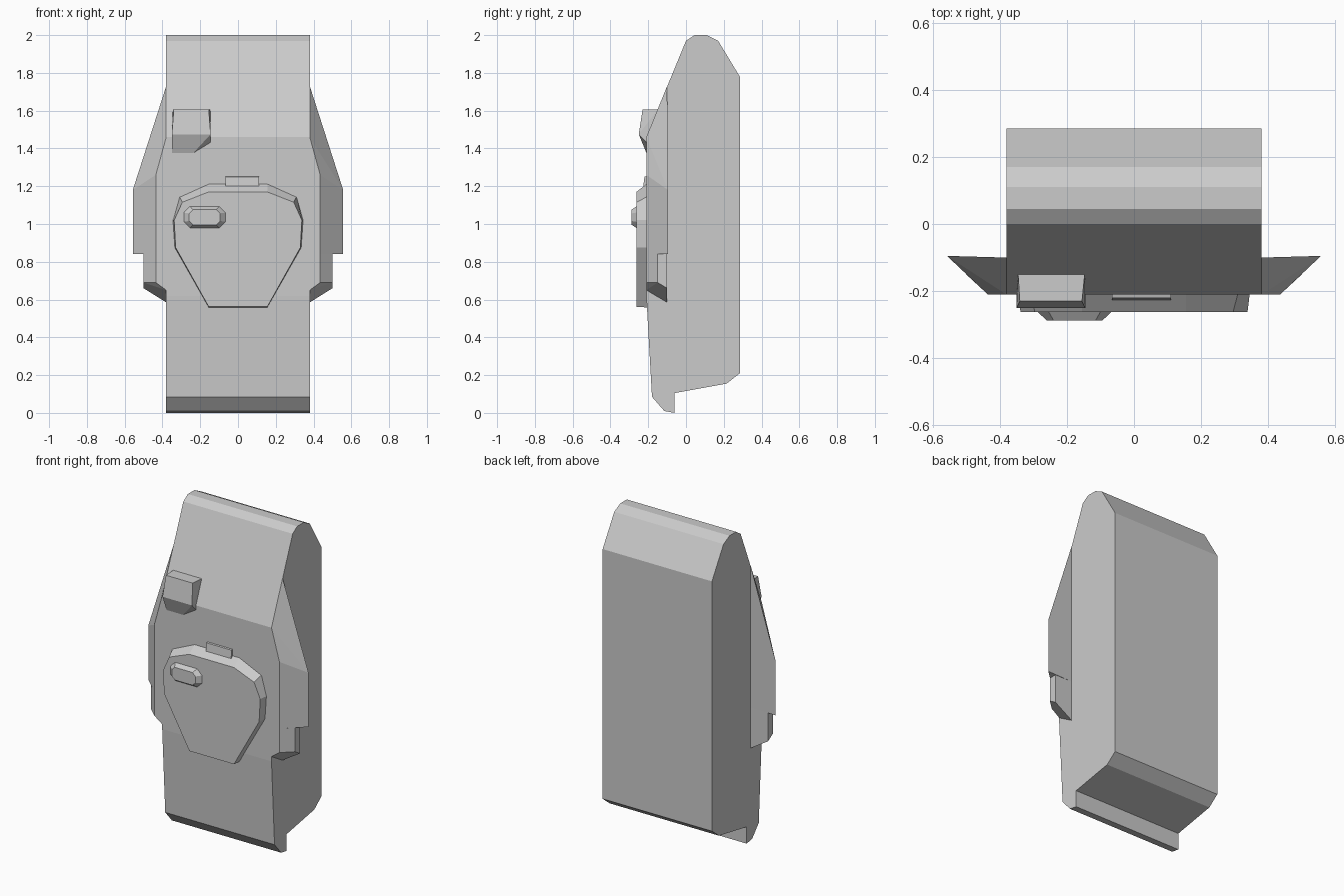
import bpy
import bmesh

cube = bpy.data.objects.get("Cube")
if cube:
    bpy.data.objects.remove(cube, do_unlink=True)

grey = bpy.data.materials.new("light grey")
grey.use_nodes = True
grey.diffuse_color = (0.6, 0.6, 0.6, 1)
grey.node_tree.nodes["Principled BSDF"].inputs["Base Color"].default_value = grey.diffuse_color


def finish(name, bm):
    bmesh.ops.recalc_face_normals(bm, faces=bm.faces[:])
    mesh = bpy.data.meshes.new(name)
    bm.to_mesh(mesh)
    bm.free()
    mesh.materials.append(grey)
    obj = bpy.data.objects.new(name, mesh)
    bpy.context.collection.objects.link(obj)
    return obj


def loft(name, ring_a, ring_b):
    """Close two matching rings into a solid."""
    bm = bmesh.new()
    a = [bm.verts.new(p) for p in ring_a]
    b = [bm.verts.new(p) for p in ring_b]
    bm.faces.new(a)
    bm.faces.new(b)
    for i in range(len(a)):
        j = (i + 1) % len(a)
        bm.faces.new((a[i], a[j], b[j], b[i]))
    return finish(name, bm)


def hull(name, points):
    """Flat-faced convex solid around the points."""
    bm = bmesh.new()
    for p in points:
        bm.verts.new(p)
    out = bmesh.ops.convex_hull(bm, input=bm.verts[:])
    loose = [v for v in out["geom_interior"] if isinstance(v, bmesh.types.BMVert)]
    bmesh.ops.delete(bm, geom=loose, context="VERTS")
    bmesh.ops.dissolve_limit(bm, angle_limit=0.02, verts=bm.verts[:], edges=bm.edges[:])
    return finish(name, bm)


# Main slab: side profile (y, z) drawn across the width
W = 0.38
BACK, FRONT = -0.1, -0.21
profile = [(-0.06, 0), (-0.115, 0.01), (-0.18, 0.085), (FRONT, 0.62), (FRONT, 1.46),
           (0, 1.97), (0.045, 2), (0.11, 2), (0.17, 1.97), (0.285, 1.78),
           (0.285, 0.21), (0.215, 0.155), (-0.06, 0.105)]
loft("body", [(-W, y, z) for y, z in profile], [(W, y, z) for y, z in profile])

# Sloped side armour: tall wedge above, stepped-in block below
STEP = 0.84
upper = [(W, BACK, 1.73), (W, FRONT, 1.46), (0.435, FRONT, 1.26), (0.557, -0.095, 1.18),
         (0.557, -0.095, STEP), (0.435, FRONT, STEP), (W, FRONT, STEP), (W, BACK, STEP)]
lower = [(W, FRONT, STEP), (W, BACK, STEP), (0.435, FRONT, STEP), (0.5, -0.15, STEP),
         (0.5, BACK, STEP), (0.435, FRONT, 0.69), (0.5, -0.15, 0.69),
         (0.5, BACK, 0.66), (W, BACK, 0.585), (W, FRONT, 0.65)]
for side, s in (("left", 1), ("right", -1)):
    hull(side + "_upper_wing", [(s * x, y, z) for x, y, z in upper])
    hull(side + "_lower_wing", [(s * x, y, z) for x, y, z in lower])

# Hatch: mirrored half outlines, with a bevel along the top
rim = [(0.155, 1.215), (0.31, 1.145), (0.345, 1.02), (0.335, 0.875), (0.155, 0.558)]
face = [(0.155, 1.17), (0.295, 1.115), (0.338, 1.02), (0.33, 0.875), (0.155, 0.562)]


def mirrored(half, y):
    return [(x, y, z) for x, z in half] + [(-x, y, z) for x, z in reversed(half)]


loft("hatch", mirrored(rim, -0.205), mirrored(face, -0.262))

# Hinge above the hatch
hull("hatch_hinge", [(x, y, z) for x in (-0.065, 0.11)
                     for y, z in ((-0.2, 1.255), (-0.22, 1.25), (-0.226, 1.2), (-0.2, 1.2))])


# Handle: chamfered octagonal knob
def octagon(half_w, half_h, cut, y):
    cx, cz = -0.177, 1.036
    pts = [(half_w, half_h - cut), (half_w - cut, half_h), (cut - half_w, half_h),
           (-half_w, half_h - cut), (-half_w, cut - half_h), (cut - half_w, -half_h),
           (half_w - cut, -half_h), (half_w, cut - half_h)]
    return [(cx + x, y, cz + z) for x, z in pts]


loft("hatch_handle", octagon(0.114, 0.06, 0.035, -0.258), octagon(0.082, 0.04, 0.02, -0.288))

# Sight housing on the upper front
hull("sight_housing", [(-0.34, -0.23, 1.605), (-0.155, -0.23, 1.605),
                       (-0.345, -0.15, 1.605), (-0.147, -0.15, 1.605),
                       (-0.35, -0.25, 1.475), (-0.145, -0.25, 1.475),
                       (-0.35, -0.208, 1.372), (-0.24, -0.208, 1.372),
                       (-0.145, -0.208, 1.43)])
